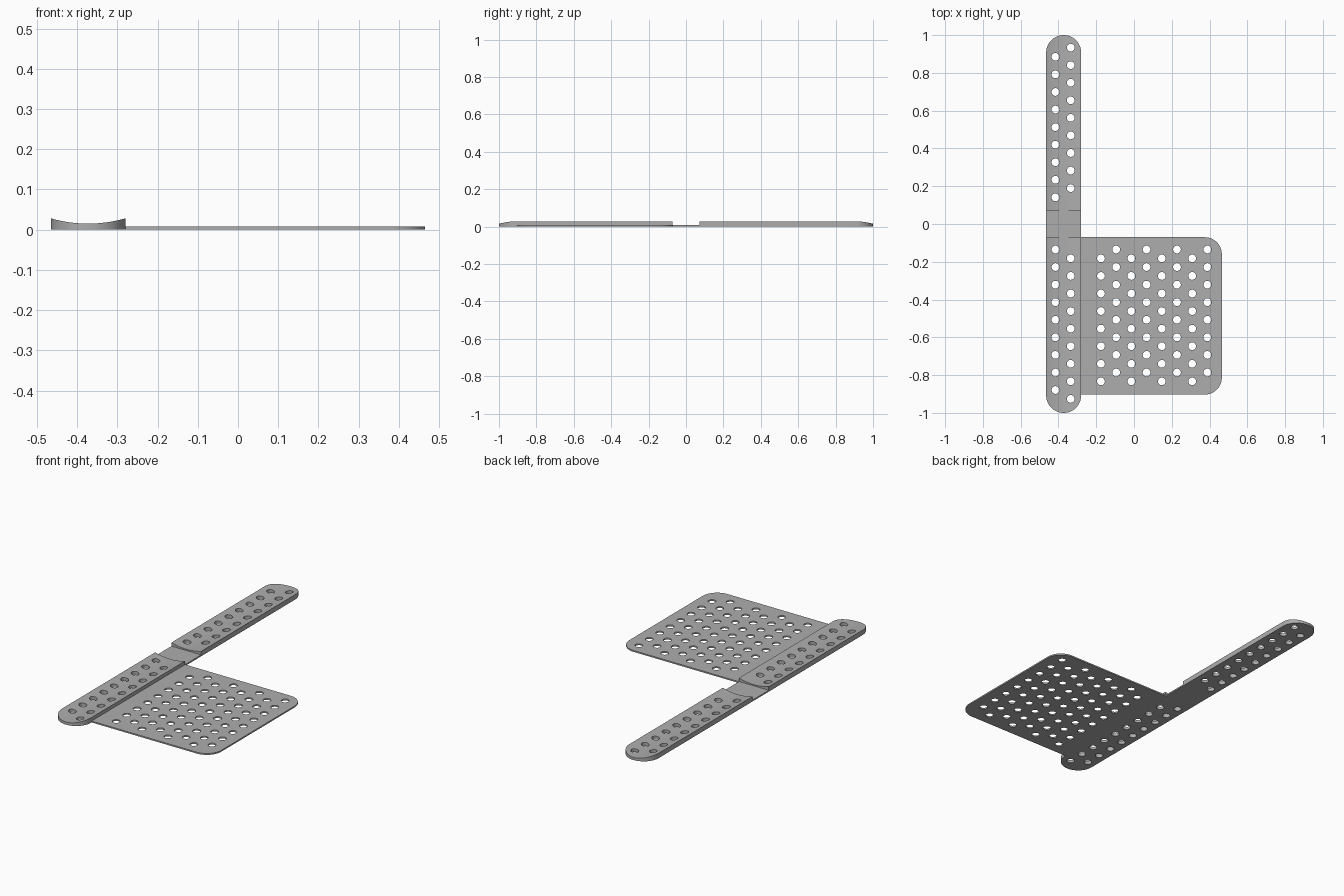
import bpy, bmesh, math
from mathutils import Matrix

cube = bpy.data.objects.get("Cube")
if cube:
    bpy.data.objects.remove(cube, do_unlink=True)

# Main dimensions
LEFT, SEAM, RIGHT = -0.465, -0.28, 0.465
MID = (LEFT + SEAM) / 2
RAD = (SEAM - LEFT) / 2
PITCH_X, PITCH_Y = 0.0805, 0.093
HOLE = 0.0205

grey = bpy.data.materials.new("satin_grey")
grey.use_nodes = True
grey.diffuse_color = (0.42, 0.42, 0.42, 1)
grey.node_tree.nodes["Principled BSDF"].inputs["Base Color"].default_value = (0.42, 0.42, 0.42, 1)


def make_object(name, bm):
    bmesh.ops.recalc_face_normals(bm, faces=bm.faces)
    mesh = bpy.data.meshes.new(name)
    bm.to_mesh(mesh)
    bm.free()
    mesh.materials.append(grey)
    obj = bpy.data.objects.new(name, mesh)
    bpy.context.collection.objects.link(obj)
    return obj


def arc(cx, cy, r, start, end, steps):
    angles = [math.radians(start + (end - start) * i / steps) for i in range(steps + 1)]
    return [(cx + r * math.cos(a), cy + r * math.sin(a)) for a in angles]


def slab(name, outline, height):
    bm = bmesh.new()
    face = bm.faces.new([bm.verts.new((x, y, 0)) for x, y in outline])
    top = bmesh.ops.extrude_face_region(bm, geom=[face])["geom"]
    bmesh.ops.translate(bm, vec=(0, 0, height),
                        verts=[v for v in top if isinstance(v, bmesh.types.BMVert)])
    return make_object(name, bm)


def cut(obj, cutter):
    """Subtract the cutter from obj, then discard the cutter."""
    cutter.hide_render = True
    mod = obj.modifiers.new("cut", 'BOOLEAN')
    mod.operation, mod.solver, mod.object = 'DIFFERENCE', 'EXACT', cutter
    bpy.ops.object.select_all(action='DESELECT')
    bpy.context.view_layer.objects.active = obj
    obj.select_set(True)
    bpy.ops.object.modifier_apply(modifier=mod.name)
    bpy.data.objects.remove(cutter, do_unlink=True)


def drill(obj, points):
    bm = bmesh.new()
    for x, y in points:
        bmesh.ops.create_cone(bm, cap_ends=True, segments=24, radius1=HOLE, radius2=HOLE,
                              depth=0.2, matrix=Matrix.Translation((x, y, 0)))
    cut(obj, make_object("hole_cutter", bm))


# Long strip with rounded ends
strip = slab("long_strip", arc(MID, 1 - RAD, RAD, 0, 180, 32)
             + arc(MID, RAD - 1, RAD, 180, 360, 32), 0.05)

# Concave trough along the strip's top
low, rise = 0.015, 0.013
big = (RAD ** 2 + rise ** 2) / (2 * rise)
bm = bmesh.new()
bmesh.ops.create_cone(bm, cap_ends=True, segments=300, radius1=big, radius2=big, depth=3,
                      matrix=Matrix.Translation((MID, 0, low + big)) @ Matrix.Rotation(math.pi / 2, 4, 'X'))
cut(strip, make_object("trough_cutter", bm))

# Thin bridge across the middle of the strip
bm = bmesh.new()
bmesh.ops.create_cube(bm, size=1, matrix=Matrix.Translation((MID, 0, 0.108))
                      @ Matrix.Diagonal((0.5, 0.144, 0.2, 1)))
cut(strip, make_object("bridge_cutter", bm))

# Two staggered hole rows on each half of the strip
drill(strip, [(x, y0 - PITCH_Y * i) for x, tops in
              ((-0.416, (0.885, -0.135)), (-0.335, (0.934, -0.182)))
              for y0 in tops for i in range(9)])

# Thin side plate with rounded outer corners
plate = slab("side_plate", [(SEAM, -0.07), (SEAM, -0.903)]
             + arc(RIGHT - 0.09, -0.813, 0.09, -90, 0, 12)
             + arc(RIGHT - 0.09, -0.16, 0.09, 0, 90, 12), 0.008)
drill(plate, [(-0.175 + PITCH_X * c, (-0.135 if c % 2 else -0.182) - PITCH_Y * i)
              for c in range(8) for i in range(8)])

for obj in (strip, plate):
    bpy.ops.object.select_all(action='DESELECT')
    obj.select_set(True)
    bpy.context.view_layer.objects.active = obj
    bpy.ops.object.shade_smooth_by_angle(angle=math.radians(30))
